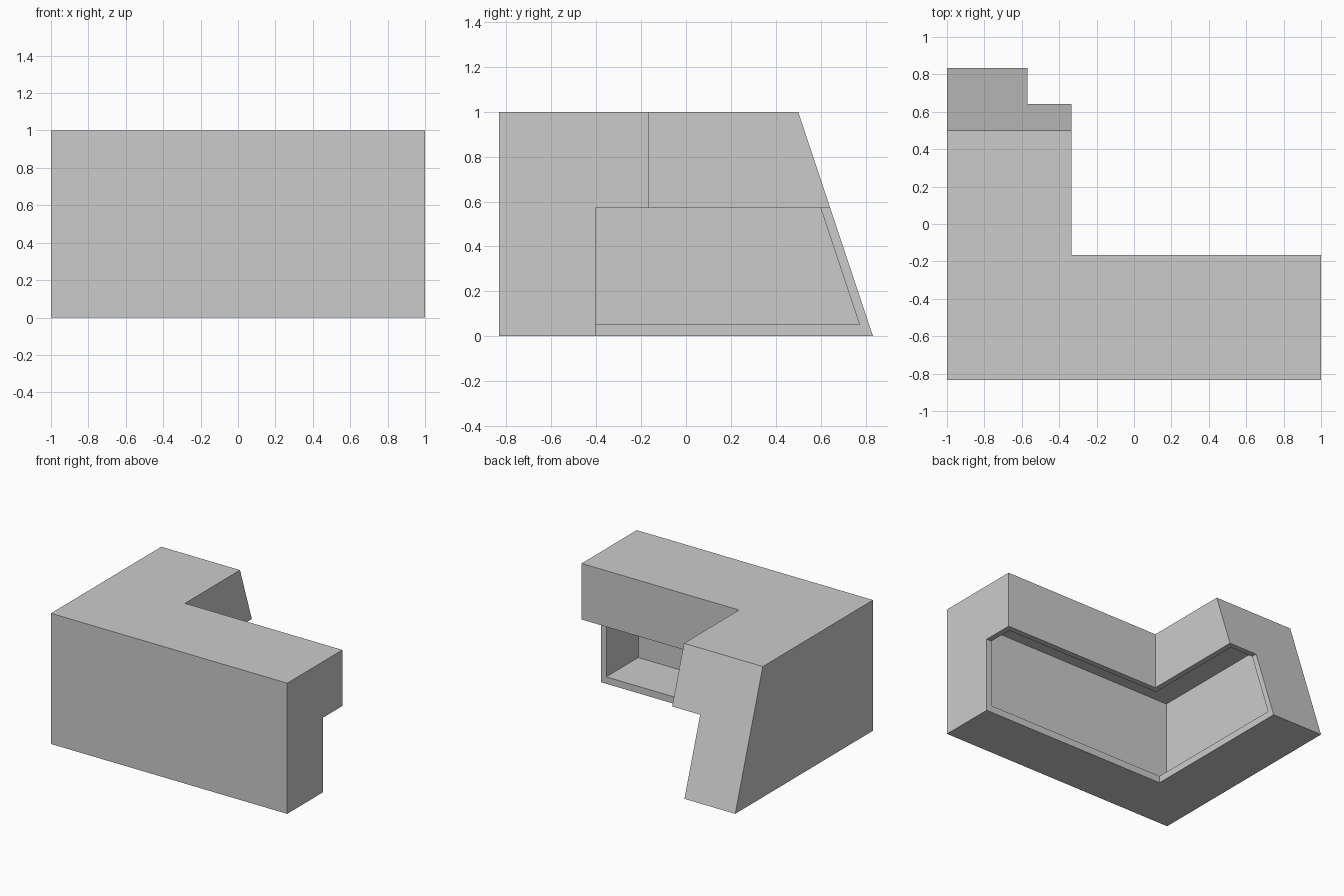
import bpy, bmesh

cube = bpy.data.objects.get("Cube")
if cube:
    bpy.data.objects.remove(cube, do_unlink=True)

HALF_X, HALF_Y, HEIGHT = 1.0, 0.833, 1.0
TOP_DEPTH, BASE_DEPTH, STEP_Z = 0.667, 0.43, 0.571
WALL, FLOOR = 0.043, 0.053
SLOPE = 1 / 3          # lean of the short wing's end

grey = bpy.data.materials.new("plain_grey")
grey.use_nodes = True
colour = (0.6, 0.6, 0.6, 1)
grey.diffuse_color = colour
grey.node_tree.nodes["Principled BSDF"].inputs["Base Color"].default_value = colour


def sweep(name, profile, inset):
    """Sweep a (depth, height) profile round the L, mitred at the corner."""
    bm = bmesh.new()
    stations = [
        lambda d, z: (HALF_X - inset, d - HALF_Y, z),
        lambda d, z: (d - HALF_X, d - HALF_Y, z),
        lambda d, z: (d - HALF_X, HALF_Y - inset - SLOPE * z, z),
    ]
    rings = [[bm.verts.new(place(d, z)) for d, z in profile] for place in stations]
    n = len(profile)
    for a, b in zip(rings, rings[1:]):
        for i in range(n):
            j = (i + 1) % n
            bm.faces.new((a[i], a[j], b[j], b[i]))
    bm.faces.new(rings[0])
    bm.faces.new(rings[-1])
    bmesh.ops.recalc_face_normals(bm, faces=bm.faces)
    mesh = bpy.data.meshes.new(name)
    bm.to_mesh(mesh)
    bm.free()
    mesh.materials.append(grey)
    obj = bpy.data.objects.new(name, mesh)
    bpy.context.collection.objects.link(obj)
    return obj


# Counter body: narrow base with an overhanging top
counter = sweep("corner_counter", [
    (0, 0), (BASE_DEPTH, 0), (BASE_DEPTH, STEP_Z),
    (TOP_DEPTH, STEP_Z), (TOP_DEPTH, HEIGHT), (0, HEIGHT)], 0)

# Hollow inside, open towards the inner corner
inner = TOP_DEPTH - WALL
ceiling = HEIGHT - FLOOR
hollow = sweep("hollow_cutter", [
    (WALL, FLOOR), (inner, FLOOR), (inner, ceiling), (WALL, ceiling)], WALL)
hollow.hide_render = True

cut = counter.modifiers.new("hollow", 'BOOLEAN')
cut.operation = 'DIFFERENCE'
cut.solver = 'EXACT'
cut.object = hollow
bpy.context.view_layer.objects.active = counter
bpy.ops.object.modifier_apply(modifier=cut.name)
bpy.data.objects.remove(hollow, do_unlink=True)
